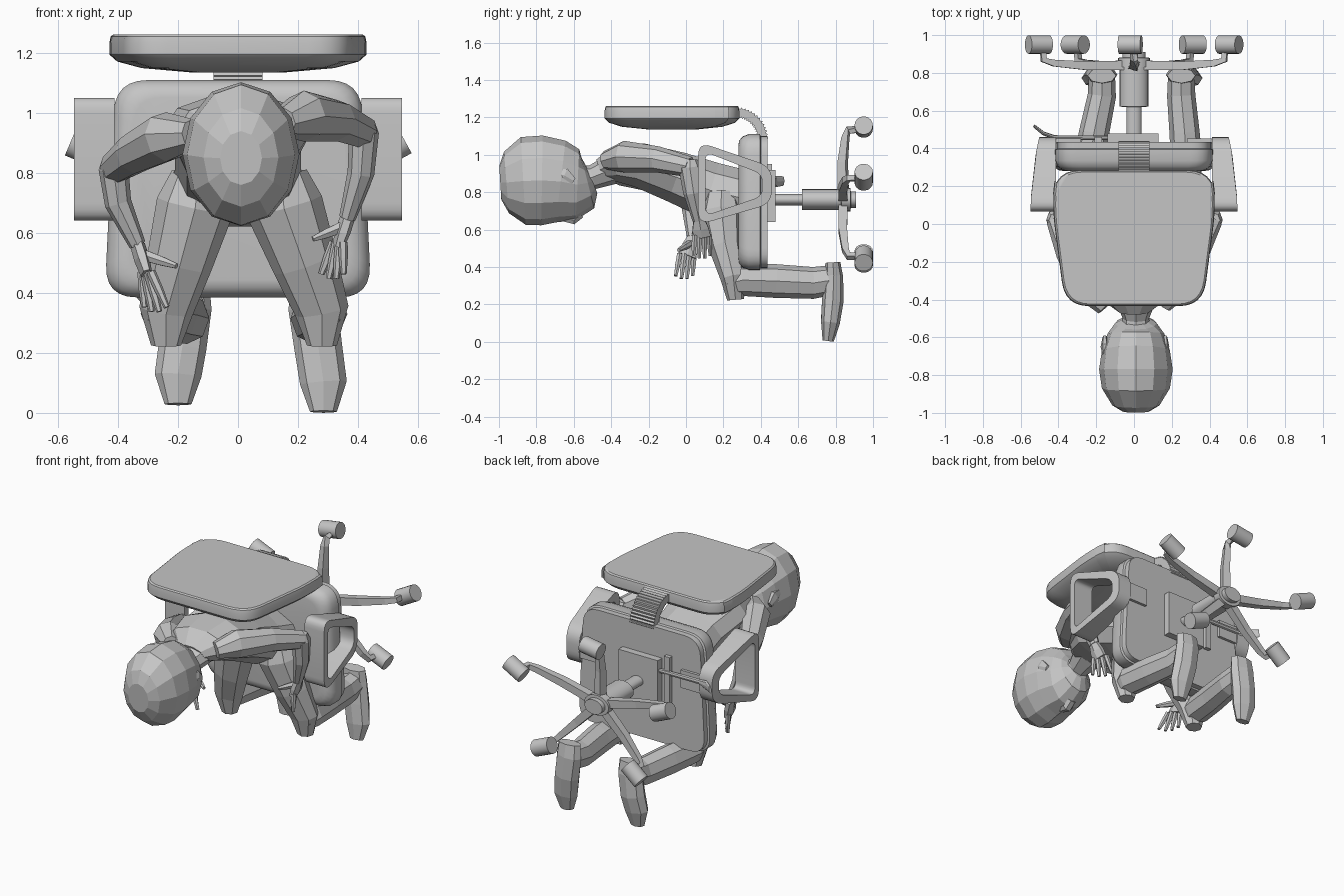
import bpy, bmesh, math
from mathutils import Vector

if "Cube" in bpy.data.objects:
    bpy.data.objects.remove(bpy.data.objects["Cube"])

grey = bpy.data.materials.new("plain_grey")
grey.use_nodes = True
tone = (0.56, 0.56, 0.56, 1)
grey.diffuse_color = tone
grey.node_tree.nodes["Principled BSDF"].inputs["Base Color"].default_value = tone


def skin(name, rings, smooth=False, loop=False):
    """Bridge equal-sized rings of points; cap the ends unless they form a loop."""
    bm = bmesh.new()
    rows = [[bm.verts.new(p) for p in ring] for ring in rings]
    n = len(rows[0])
    pairs = list(zip(rows, rows[1:])) + ([(rows[-1], rows[0])] if loop else [])
    for a, b in pairs:
        for i in range(n):
            j = (i + 1) % n
            bm.faces.new((a[i], a[j], b[j], b[i]))
    if not loop:
        bm.faces.new(rows[0])
        bm.faces.new(rows[-1])
    bmesh.ops.recalc_face_normals(bm, faces=bm.faces)
    mesh = bpy.data.meshes.new(name)
    bm.to_mesh(mesh)
    bm.free()
    mesh.materials.append(grey)
    ob = bpy.data.objects.new(name, mesh)
    bpy.context.collection.objects.link(ob)
    if smooth:
        bpy.ops.object.select_all(action='DESELECT')
        ob.select_set(True)
        bpy.context.view_layer.objects.active = ob
        bpy.ops.object.shade_smooth_by_angle(angle=math.radians(35))
    return ob


def loft(name, stations, n=8, ref=(1, 0, 0), turn=0.0, smooth=False):
    """Stations are (centre, radius along ref, radius across)."""
    pts = [Vector(s[0]) for s in stations]
    rings = []
    for i, (c, a, b) in enumerate(stations):
        t = (pts[min(i + 1, len(pts) - 1)] - pts[max(i - 1, 0)]).normalized()
        u = Vector(ref)
        u = (u - t * u.dot(t)).normalized()
        v = t.cross(u)
        angles = [turn + math.tau * k / n for k in range(n)]
        rings.append([pts[i] + u * a * math.cos(q) + v * b * math.sin(q) for q in angles])
    return skin(name, rings, smooth)


def box(name, lo, hi):
    (x0, y0, z0), (x1, y1, z1) = lo, hi
    return skin(name, [[(x0, y, z0), (x1, y, z0), (x1, y, z1), (x0, y, z1)] for y in (y0, y1)])


def rounded(corners, radius, steps=6):
    """Outline of a polygon with its corners rounded by quadratic curves."""
    out = []
    for i, c in enumerate(corners):
        c = Vector(c)
        a = c + (Vector(corners[i - 1]) - c).normalized() * radius
        b = c + (Vector(corners[(i + 1) % len(corners)]) - c).normalized() * radius
        for k in range(steps + 1):
            t = k / steps
            out.append(a * (1 - t) ** 2 + c * 2 * t * (1 - t) + b * t * t)
    return out


# Backrest: flat on the outside, domed on the padded side
outline = rounded([(-.415, .285), (.415, .285), (.435, .10), (.365, -.435), (-.365, -.435), (-.435, .10)], .13)
mid = Vector((0, -.07))
layers = [(1.262, .97), (1.255, .99), (1.235, 1), (1.195, 1), (1.172, .94), (1.15, .75), (1.135, .35)]
skin("backrest", [[(*(mid + (p - mid) * s), z) for p in outline] for z, s in layers], smooth=True)

# Seat cushion with a flat base plate
outline = rounded([(-.41, 1.11), (.41, 1.11), (.445, .385), (-.445, .385)], .11)
mid = Vector((0, .75))
layers = [(.28, .84), (.285, .91), (.305, .97), (.335, 1), (.395, 1), (.40, .975), (.435, .975)]
skin("seat", [[(q.x, y, q.y) for q in (mid + (p - mid) * s for p in outline)] for y, s in layers],
     smooth=True)

# Ribbed bent strut between seat and backrest
ribs = []
for i in range(29):
    a = math.pi / 2 * i / 28
    thick = .042 if i % 2 else .028
    ribs.append(((0, .27 + .14 * math.sin(a), 1.08 + .145 * math.cos(a)), .115, thick))
loft("ribbed_strut", ribs, n=4, turn=math.pi / 4)

# Seat mechanism and height lever
box("mechanism_block", (-.14, .43, .64), (.13, .478, .92))
box("mechanism_strip", (-.21, .43, .66), (-.17, .46, .95))
loft("height_lever", [((-.1, .455, .85), .012, .014), ((-.42, .458, .855), .012, .016),
                      ((-.48, .48, .857), .01, .03), ((-.53, .52, .86), .008, .025)],
     ref=(0, 1, 0))

# Armrest loops with brackets
outer = rounded([(.065, 1.07), (.46, .935), (.46, .74), (.065, .625)], .075)
inner = rounded([(.103, 1.015), (.41, .895), (.41, .78), (.103, .675)], .05)
for side, label in ((1, "left"), (-1, "right")):
    def edge(path, x, lean):
        return [(side * (x - lean * (p.x - .07) ** 2), p.x, p.y) for p in path]
    skin(label + "_armrest", [edge(outer, .412, 0), edge(outer, .53, .3), edge(outer, .547, .3),
                              edge(inner, .547, .3), edge(inner, .412, 0)], smooth=True, loop=True)
    xs = sorted((side * .28, side * .47))
    box(label + "_armrest_bracket", (xs[0], .425, .78), (xs[1], .452, .89))

# Gas lift and hub
WIDE = 1.35
HUB = .76
profile = [(.46, .03), (.62, .03), (.621, .056), (.83, .056), (.831, .062), (.88, .062),
           (.881, .045), (.91, .045)]
loft("gas_lift", [((0, y, HUB), r * WIDE, r) for y, r in profile], n=24, smooth=True)

# Five-legged base with casters
for i, yaw in enumerate((.15, .5, -.4, .7, -.4)):
    a = math.tau * i / 5
    sx, cz = WIDE * math.sin(a), math.cos(a)
    spine = [(.03, .84, .036), (.2, .838, .032), (.33, .852, .025), (.372, .868, .022), (.378, .95, .018)]
    loft(f"base_leg_{i}", [((r * sx, y, HUB + r * cz), w, w) for r, y, w in spine],
         n=4, ref=(.3, 1, .2) if i == 0 else (0, 1, 0), turn=math.pi / 4)
    c = Vector((.392 * sx - (.02 if i == 0 else 0), .95, HUB + .388 * cz))
    d = Vector((math.cos(yaw), 0, math.sin(yaw))) * .06
    loft(f"caster_{i}", [(c - d, .049, .049), (c + d, .049, .049)], n=18, ref=(0, 1, 0), smooth=True)

# Head, neck and torso, lofted from crown to hips
loft("head", [((.01, -.993, .85), .07, .09), ((.01, -.96, .852), .125, .165),
              ((.01, -.87, .86), .18, .235), ((.01, -.77, .863), .195, .24),
              ((.01, -.67, .857), .18, .22), ((.01, -.58, .84), .15, .19),
              ((.01, -.525, .85), .11, .14), ((.01, -.50, .86), .06, .07)], n=12)
loft("nose", [((.01, -.67, .665), .02, .02), ((.01, -.60, .65), .032, .025), ((.01, -.56, .68), .03, .02)], n=6)
for x in (-.155, .165):
    loft("ear", [((x, -.69, .90), .012, .025), ((x, -.65, .89), .022, .045), ((x, -.60, .86), .012, .02)], n=6)
loft("neck", [((.01, -.60, .86), .08, .085), ((.01, -.50, .88), .07, .065), ((.01, -.40, .92), .11, .08)])
loft("torso", [((0, -.46, .92), .09, .06), ((0, -.38, .95), .20, .10), ((0, -.25, .945), .25, .125),
               ((0, -.05, .88), .21, .145), ((0, .13, .81), .21, .16), ((0, .29, .77), .23, .16)], n=10)

# Arms: shoulder to elbow, then elbow to wrist
arms = {
    "right": [(-.15, -.44, .93), (-.24, -.34, .92), (-.345, -.15, .865), (-.415, .02, .815),
              (-.40, .035, .70), (-.335, .04, .56)],
    "left": [(.15, -.43, .97), (.22, -.33, .99), (.33, -.15, .975), (.42, .02, .935),
             (.41, .04, .80), (.365, .07, .65)],
}
for label, (root, shoulder, arm, elbow, fore, wrist) in arms.items():
    loft(label + "_upper_arm", [(root, .05, .05), (shoulder, .085, .085), (arm, .07, .07),
                                (elbow, .05, .055)])
    top = Vector(elbow) + Vector((0, 0, .04))
    loft(label + "_forearm", [(top, .035, .04), (elbow, .05, .06), (fore, .045, .055), (wrist, .028, .035)])

# Hands: palm, four fingers and a thumb
hands = {
    "right": (arms["right"][-1], (-.305, .005, .46), (-.275, -.01, .33), (-.205, -.04, .49)),
    "left": (arms["left"][-1], (.335, .085, .56), (.315, .085, .44), (.25, .04, .58)),
}
for label, (wrist, knuckle, tip, thumb) in hands.items():
    wrist, knuckle, tip = Vector(wrist), Vector(knuckle), Vector(tip)
    loft(label + "_palm", [(wrist, .025, .035), (wrist.lerp(knuckle, .5), .026, .05), (knuckle, .02, .055)], n=6)
    for k in range(4):
        f = k - 1.5
        a = knuckle + Vector((f * -.01, f * .026, .01))
        b = tip + Vector((f * -.025, f * .03, abs(f) * .015))
        loft(f"{label}_finger_{k}", [(a, .016, .016), (a.lerp(b, .5), .015, .015), (b, .01, .01)], n=6)
    base = wrist.lerp(knuckle, .3)
    loft(label + "_thumb", [(base, .022, .022), (base.lerp(Vector(thumb), .6), .017, .017), (thumb, .01, .01)],
         n=6, ref=(0, 1, 0))

# Legs: thigh, shin and foot; each side has its own knee, ankle and toe positions
for label, hip, knee, ankle, toe, drop in (("right", -.13, -.24, -.17, -.20, .025),
                                           ("left", .14, .28, .25, .285, 0.0)):
    loft(label + "_thigh", [((hip, .19, .80), .09, .09), ((hip * 1.1, .19, .69), .13, .115),
                            ((hip * .4 + knee * .6, .215, .50), .11, .09),
                            ((knee, .255, .34), .09, .07), ((knee, .265, .225), .05, .045)])
    loft(label + "_shin", [((knee, .22, .31), .06, .06), ((knee, .30, .33), .085, .085),
                           ((knee * .6 + ankle * .4, .48, .325), .08, .09),
                           ((ankle, .68, .315), .075, .085), ((ankle, .78, .33), .07, .08)])
    loft(label + "_foot", [((ankle, .785, .425), .075, .04), ((ankle, .79, .35), .082, .05),
                           ((ankle * .5 + toe * .5, .785, .22), .08, .058),
                           ((toe, .772, .10 + drop), .078, .05), ((toe, .76, .004 + drop), .045, .03)])
